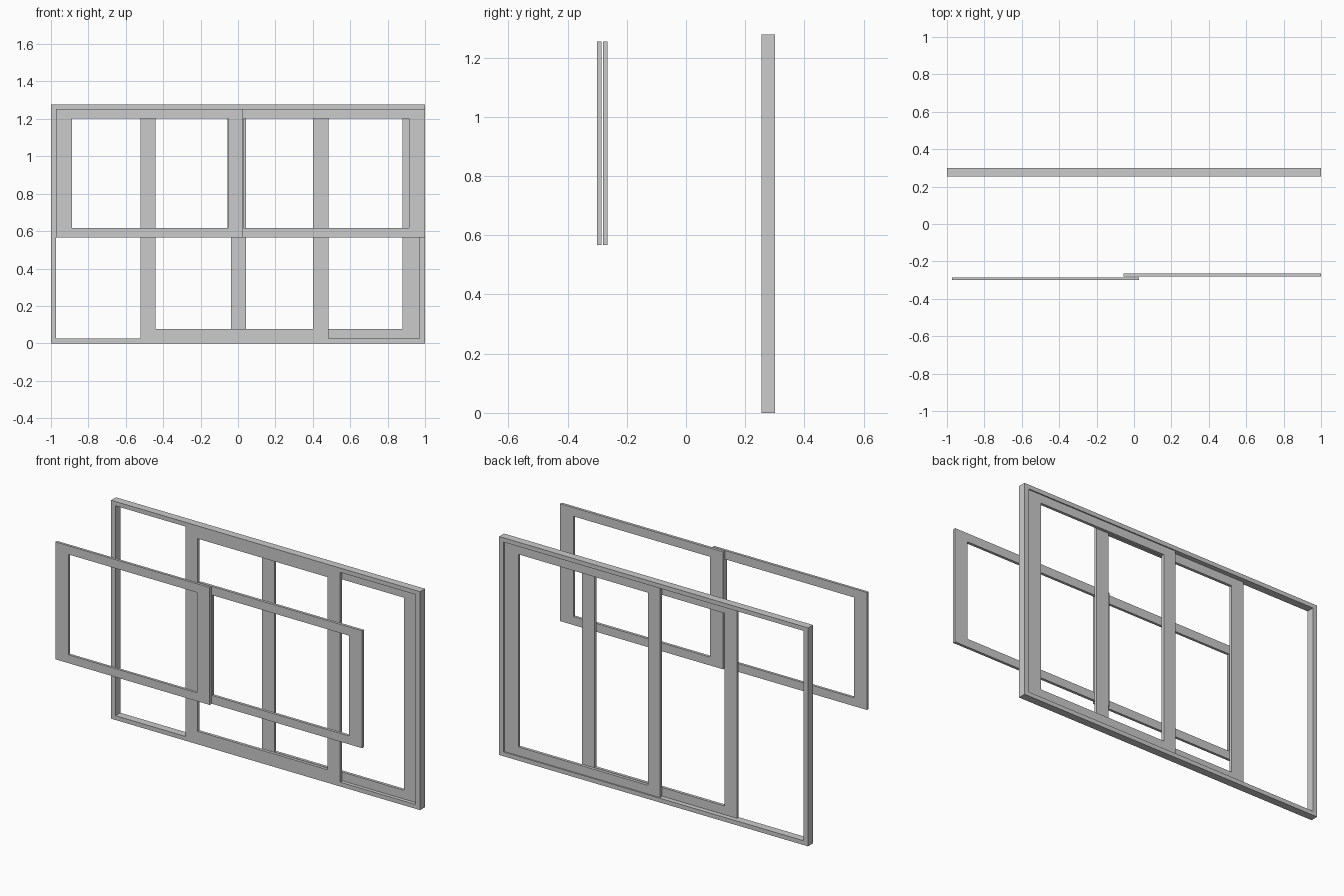
import bpy
import bmesh

if "Cube" in bpy.data.objects:
    bpy.data.objects.remove(bpy.data.objects["Cube"])


def ring_frame(name, outer, inner, y0, y1):
    """Rectangular frame; outer/inner are (x0, x1, z0, z1), depth y0..y1."""
    bm = bmesh.new()

    def loop(rect, y):
        x0, x1, z0, z1 = rect
        return [bm.verts.new((x, y, z))
                for x, z in ((x0, z0), (x1, z0), (x1, z1), (x0, z1))]

    of, nf, nb, ob = loop(outer, y0), loop(inner, y0), loop(inner, y1), loop(outer, y1)
    for a, b in ((of, nf), (nf, nb), (nb, ob), (ob, of)):
        for i in range(4):
            j = (i + 1) % 4
            bm.faces.new((a[i], a[j], b[j], b[i]))
    bmesh.ops.recalc_face_normals(bm, faces=bm.faces)
    mesh = bpy.data.meshes.new(name)
    bm.to_mesh(mesh)
    bm.free()
    obj = bpy.data.objects.new(name, mesh)
    bpy.context.collection.objects.link(obj)
    return obj


# Fixed outer window frame at the back
ring_frame("outer_frame", (-1, 1, 0, 1.278), (-0.972, 0.97, 0.025, 1.253), 0.255, 0.30)

# Two tall sliding sashes inside the outer frame
ring_frame("front_sliding_sash", (-0.52, 0.483, 0.025, 1.253),
           (-0.44, 0.402, 0.076, 1.203), 0.255, 0.272)
ring_frame("rear_sliding_sash", (-0.038, 0.97, 0.025, 1.253),
           (0.042, 0.88, 0.076, 1.203), 0.276, 0.293)

# Two shorter loose sashes standing in front
ring_frame("left_short_sash", (-0.972, 0.027, 0.567, 1.254),
           (-0.888, -0.054, 0.616, 1.203), -0.30, -0.285)
ring_frame("right_short_sash", (-0.055, 1.0, 0.567, 1.254),
           (0.03, 0.915, 0.616, 1.203), -0.281, -0.265)
